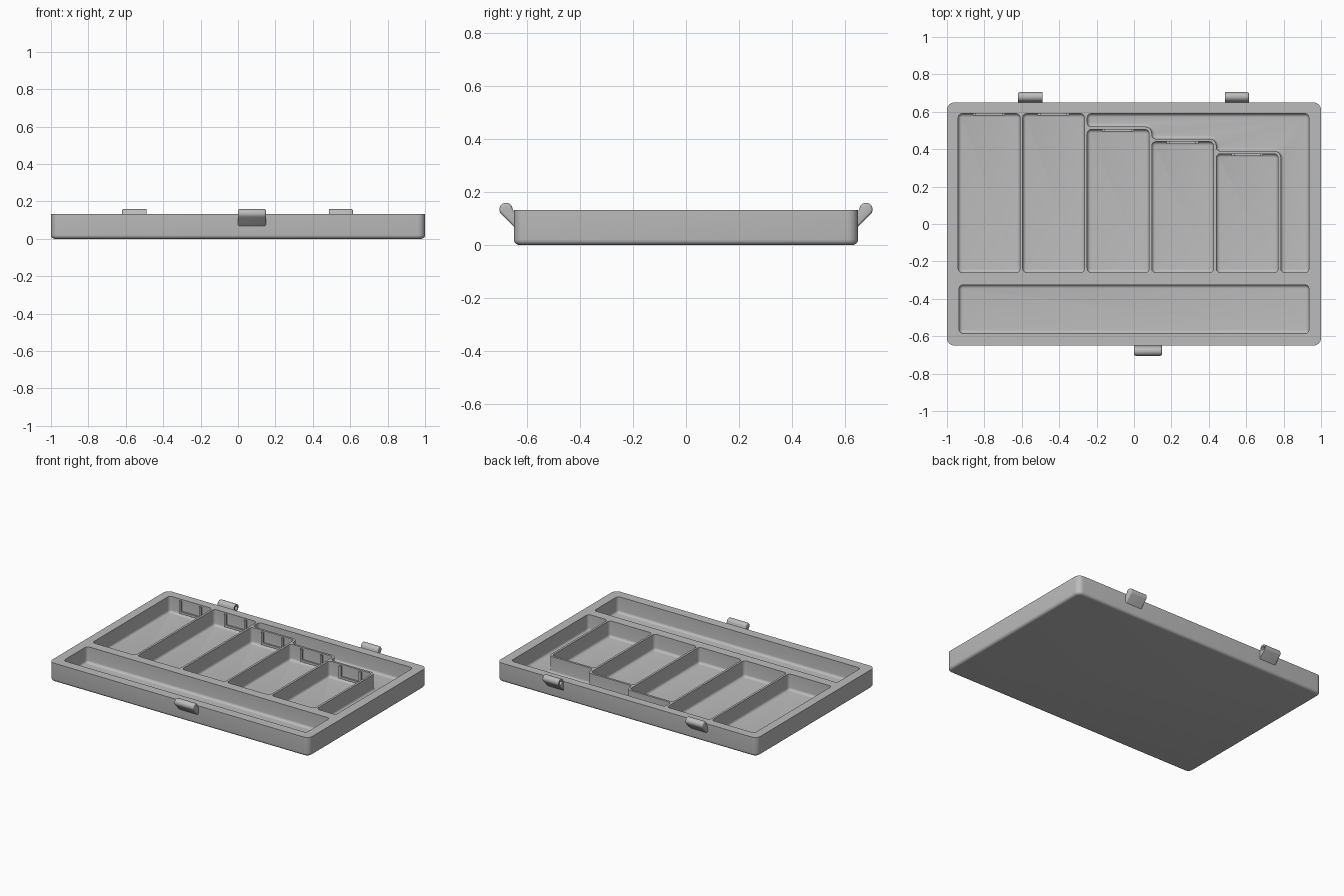
import bpy
import bmesh
import math
from mathutils import Vector

if "Cube" in bpy.data.objects:
    bpy.data.objects.remove(bpy.data.objects["Cube"])

TOP, FLOOR, GAP = 0.132, 0.02, 0.015

grey = bpy.data.materials.new("plain grey plastic")
grey.use_nodes = True
COLOUR = (0.5, 0.5, 0.5, 1)
grey.diffuse_color = COLOUR
grey.node_tree.nodes["Principled BSDF"].inputs["Base Color"].default_value = COLOUR


def finish(bm, name):
    """Turn the bmesh into a smooth shaded object that keeps its sharp edges."""
    bmesh.ops.recalc_face_normals(bm, faces=bm.faces)
    mesh = bpy.data.meshes.new(name)
    bm.to_mesh(mesh)
    bm.free()
    mesh.materials.append(grey)
    obj = bpy.data.objects.new(name, mesh)
    bpy.context.collection.objects.link(obj)
    bpy.ops.object.select_all(action='DESELECT')
    obj.select_set(True)
    bpy.context.view_layer.objects.active = obj
    bpy.ops.object.shade_smooth_by_angle(angle=math.radians(35))
    return obj


def rect(x0, x1, y0, y1):
    return [(x0, y0), (x1, y0), (x1, y1), (x0, y1)]


def outline(corners, inset, z, convex, concave=0.035, steps=6):
    """Counter-clockwise right-angled outline with rounded corners, moved inwards."""
    pts = [Vector(c) for c in corners]
    ring = []
    for i, p in enumerate(pts):
        a = (p - pts[i - 1]).normalized()
        b = (pts[(i + 1) % len(pts)] - p).normalized()
        n0, n1 = Vector((-a.y, a.x)), Vector((-b.y, b.x))
        s, r = (1, convex) if a.cross(b) > 0 else (-1, concave)
        centre = p + s * r * (n0 + n1)
        for k in range(steps + 1):
            t = math.pi / 2 * k / steps
            q = centre - s * (r - s * inset) * (n0 * math.cos(t) + n1 * math.sin(t))
            ring.append((q.x, q.y, z))
    return ring


def loft(bm, rings, cap_start=False, cap_end=False):
    """Skin a list of point rings; returns the vertex rings."""
    loops = [[bm.verts.new(p) for p in ring] for ring in rings]
    for lo, hi in zip(loops, loops[1:]):
        for i in range(len(lo)):
            bm.faces.new((lo[i - 1], lo[i], hi[i], hi[i - 1]))
    if cap_start:
        bm.faces.new(loops[0])
    if cap_end:
        bm.faces.new(loops[-1])
    return loops


def fill_between(bm, loops, normal):
    """Flat face bounded by the first loop, with the other loops as holes."""
    edges = [bm.edges.get((l[i - 1], l[i])) for l in loops for i in range(len(l))]
    bmesh.ops.triangle_fill(bm, edges=edges, use_beauty=True, normal=normal)


def bowl(corners, radius, fillet, z0):
    """Rings from the top rim down a wall and round its lower edge."""
    rings = [outline(corners, 0, TOP, radius)]
    for k in range(6):
        t = math.pi / 2 * k / 5
        rings.append(outline(corners, fillet * (1 - math.cos(t)),
                             z0 + fillet * (1 - math.sin(t)), radius))
    return rings


# Compartments: five slots of falling length, a stepped space and a long front trough
pitch, width, front, back = 0.345, 0.33, -0.26, 0.59
slots = [(-0.94 + pitch * i, y1) for i, y1 in enumerate((back, back, 0.505, 0.44, 0.375))]
pockets = [rect(x, x + width, front, y1) for x, y1 in slots]
right = slots[4][0] + pitch
stepped = [(right, front), (0.935, front), (0.935, back), (slots[2][0], back)]
for x, y1 in slots[2:]:
    if x > slots[2][0]:
        stepped.append((x, y1 + GAP))
    else:
        stepped.append((x, y1 + GAP))
    stepped.append((x + pitch, y1 + GAP))
pockets += [stepped, rect(-0.935, 0.935, -0.585, -0.325)]

# Tray body, one closed skin
bm = bmesh.new()
rims = [loft(bm, bowl(rect(-1, 1, -0.65, 0.65), 0.04, 0.02, 0), cap_end=True)[0]]
for corners in pockets:
    rims.append(loft(bm, bowl(corners, 0.022, 0.018, FLOOR), cap_end=True)[0])
fill_between(bm, rims, (0, 0, 1))
finish(bm, "tray_body")

# Label holders: a shallow U-shaped frame on the back wall of each slot
LOW, HIGH, HALF, BAR = 0.035, 0.122, 0.085, 0.016
for i, (x, y1) in enumerate(slots):
    mid = x + width / 2
    shape = [(-HALF, HIGH), (-HALF, LOW), (HALF, LOW), (HALF, HIGH),
             (HALF - BAR, HIGH), (HALF - BAR, LOW + BAR),
             (BAR - HALF, LOW + BAR), (BAR - HALF, HIGH)]
    bm = bmesh.new()
    loft(bm, [[(mid + u, y, z) for u, z in shape] for y in (y1 + 0.003, y1 - 0.011)],
         cap_start=True, cap_end=True)
    finish(bm, f"label_holder_{i + 1}")


# Hinge and latch lugs: a round bead on a slanted foot
BEAD_Y, BEAD_Z, BEAD_R = 0.68, 0.134, 0.025


def lug_ring(x, shrink, side):
    r = BEAD_R - shrink
    pts = [(BEAD_Y + r * math.cos(a), BEAD_Z + r * math.sin(a))
           for a in (math.radians(-45 + 15 * k) for k in range(16))]
    pts += [(0.64, 0.115 - shrink), (0.64, 0.059 + shrink)]
    return [(x, side * y, z) for y, z in pts]


def lug(name, x_round, x_end, side, socket):
    """Lug with a rounded end at x_round; the other end may hold a pin socket."""
    d = math.copysign(1, x_end - x_round)
    soft = 0.01
    curve = [(soft * (1 - math.sin(t)), soft * (1 - math.cos(t)))
             for t in (math.pi / 8 * k for k in range(5))]
    ends = [(x_round + d * u, s) for u, s in reversed(curve)]
    rings = [lug_ring(x, s, side) for x, s in reversed(ends)]
    if rings[0][0][0] * d > rings[-1][0][0] * d:
        rings.reverse()
    if socket:
        rings.append(lug_ring(x_end, 0, side))
    else:
        rings += [lug_ring(x_end - d * u, s, side) for u, s in curve]
    bm = bmesh.new()
    loops = loft(bm, rings, cap_start=True, cap_end=not socket)
    if socket:
        hole = [[(x, side * (BEAD_Y + 0.014 * math.cos(a)), BEAD_Z + 0.014 * math.sin(a))
                 for a in (math.tau * k / 20 for k in range(20))]
                for x in (x_end, x_end - d * 0.07)]
        inner = loft(bm, hole, cap_end=True)
        fill_between(bm, [loops[-1], inner[0]], (d, 0, 0))
    finish(bm, name)


lug("hinge_lug_right", -0.62, -0.49, 1, True)
lug("hinge_lug_left", 0.615, 0.487, 1, True)
lug("front_latch", 0.0, 0.15, -1, False)
